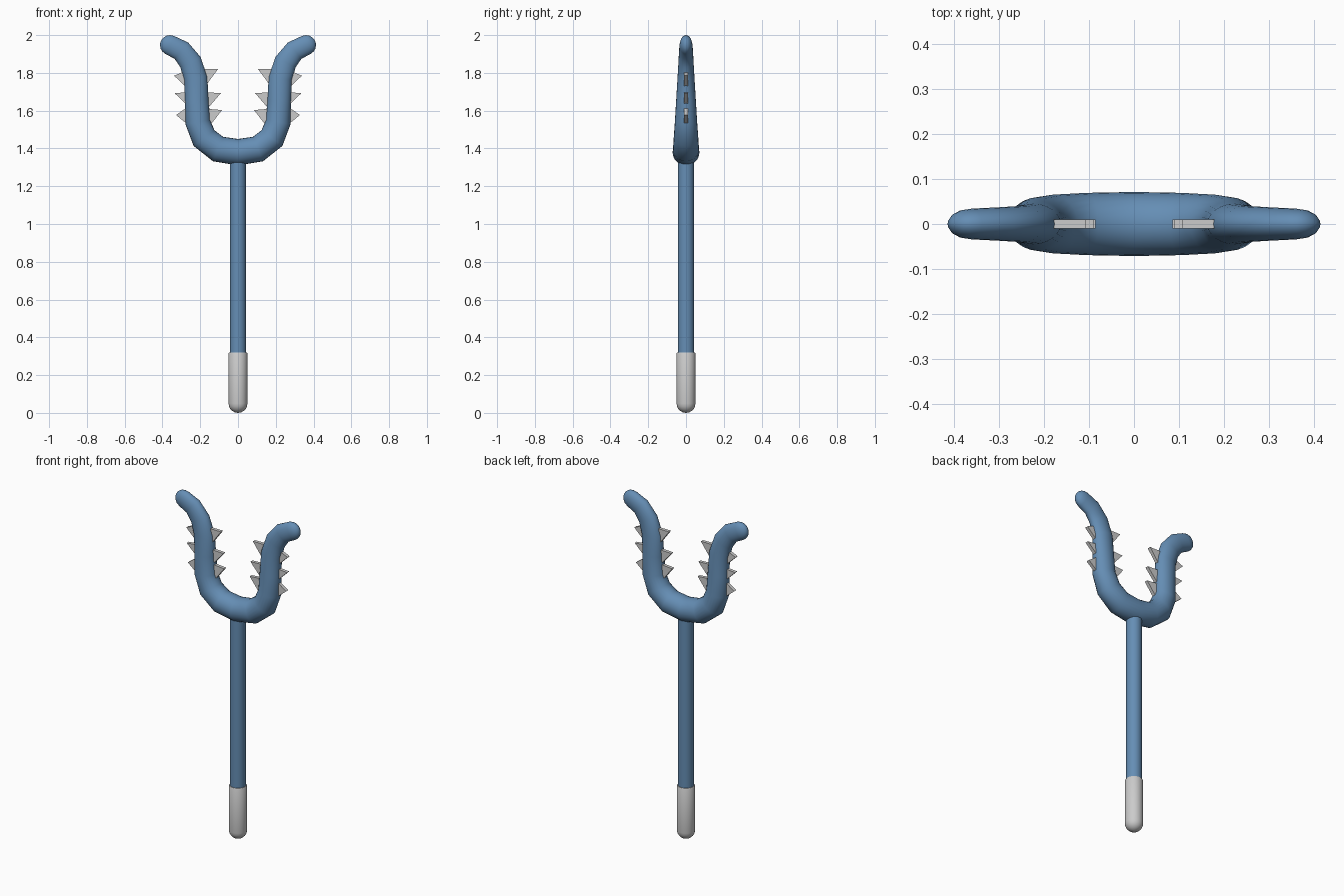
import bpy, bmesh, math
from mathutils import Vector

if "Cube" in bpy.data.objects:
    bpy.data.objects.remove(bpy.data.objects["Cube"])

blue = bpy.data.materials.new("blue")
blue.diffuse_color = (0.13, 0.27, 0.46, 1)
blue.use_nodes = True
blue.node_tree.nodes["Principled BSDF"].inputs["Base Color"].default_value = blue.diffuse_color


def make(name, bm, mat=None, smooth=True):
    bmesh.ops.recalc_face_normals(bm, faces=bm.faces)
    me = bpy.data.meshes.new(name)
    bm.to_mesh(me)
    bm.free()
    ob = bpy.data.objects.new(name, me)
    bpy.context.collection.objects.link(ob)
    if mat:
        me.materials.append(mat)
    if smooth:
        bpy.ops.object.select_all(action='DESELECT')
        ob.select_set(True)
        bpy.context.view_layer.objects.active = ob
        bpy.ops.object.shade_smooth_by_angle(angle=math.radians(40))
    return ob


def skin(rings):
    """Bridge rings of points into a closed tube."""
    bm = bmesh.new()
    loops = [[bm.verts.new(p) for p in r] for r in rings]
    n = len(loops[0])
    for a, b in zip(loops, loops[1:]):
        for i in range(n):
            j = (i + 1) % n
            bm.faces.new((a[i], a[j], b[j], b[i]))
    bm.faces.new(loops[0])
    bm.faces.new(loops[-1])
    return bm


def lathe(profile, n=32):
    return skin([[(r * math.cos(2 * math.pi * i / n), r * math.sin(2 * math.pi * i / n), z)
                  for i in range(n)] for r, z in profile])


# Straight pole
make("shaft", lathe([(0.043, 0.28), (0.043, 1.36)]), blue)

# Grip with a domed foot
dome = [(0.05 * math.sin(a), 0.05 - 0.05 * math.cos(a))
        for a in (math.radians(d) for d in (3, 18, 36, 54, 72, 90))]
make("grip", lathe(dome + [(0.05, 0.314), (0.047, 0.32)]))

# Fork head: half path as (x, z, in-plane radius, depth radius), mirrored
half = [(0, 1.38, 0.070, 0.071), (0.106, 1.397, 0.070, 0.069), (0.18, 1.455, 0.069, 0.065),
        (0.213, 1.54, 0.066, 0.059), (0.218, 1.656, 0.063, 0.052), (0.224, 1.772, 0.062, 0.045),
        (0.252, 1.857, 0.060, 0.040), (0.30, 1.918, 0.056, 0.037), (0.36, 1.947, 0.053, 0.034)]
# rounded tip continues along the end direction
end = Vector((0.06, 0.029)).normalized()
for d in (25, 45, 65, 80, 88):
    s, c = math.sin(math.radians(d)), math.cos(math.radians(d))
    half.append((0.36 + end.x * 0.053 * s, 1.947 + end.y * 0.053 * s, 0.053 * c, 0.034 * c))
path = [(-x, z, a, b) for x, z, a, b in reversed(half[1:])] + half
rings = []
for k, (x, z, a, b) in enumerate(path):
    p, q = path[max(k - 1, 0)], path[min(k + 1, len(path) - 1)]
    t = Vector((q[0] - p[0], q[1] - p[1])).normalized()
    rings.append([(x - t.y * a * math.cos(u), b * math.sin(u), z + t.x * a * math.cos(u))
                  for u in (2 * math.pi * i / 24 for i in range(24))])
make("fork_head", skin(rings), blue)

# Flat wedge thorns on both sides of each prong: tip, upper base, lower base
thorns = [((0.338, 1.785), (0.25, 1.822), (0.25, 1.70)),
          ((0.335, 1.692), (0.25, 1.70), (0.25, 1.61)),
          ((0.328, 1.577), (0.245, 1.635), (0.24, 1.505)),
          ((0.106, 1.82), (0.20, 1.82), (0.18, 1.72)),
          ((0.09, 1.693), (0.19, 1.698), (0.18, 1.59)),
          ((0.085, 1.603), (0.19, 1.612), (0.18, 1.48))]
for side, sx in (("right", 1), ("left", -1)):
    for i, tri in enumerate(thorns):
        bm = skin([[(sx * x, y, z) for x, z in tri] for y in (-0.01, 0.01)])
        make(f"thorn_{side}_{i + 1}", bm, smooth=False)
